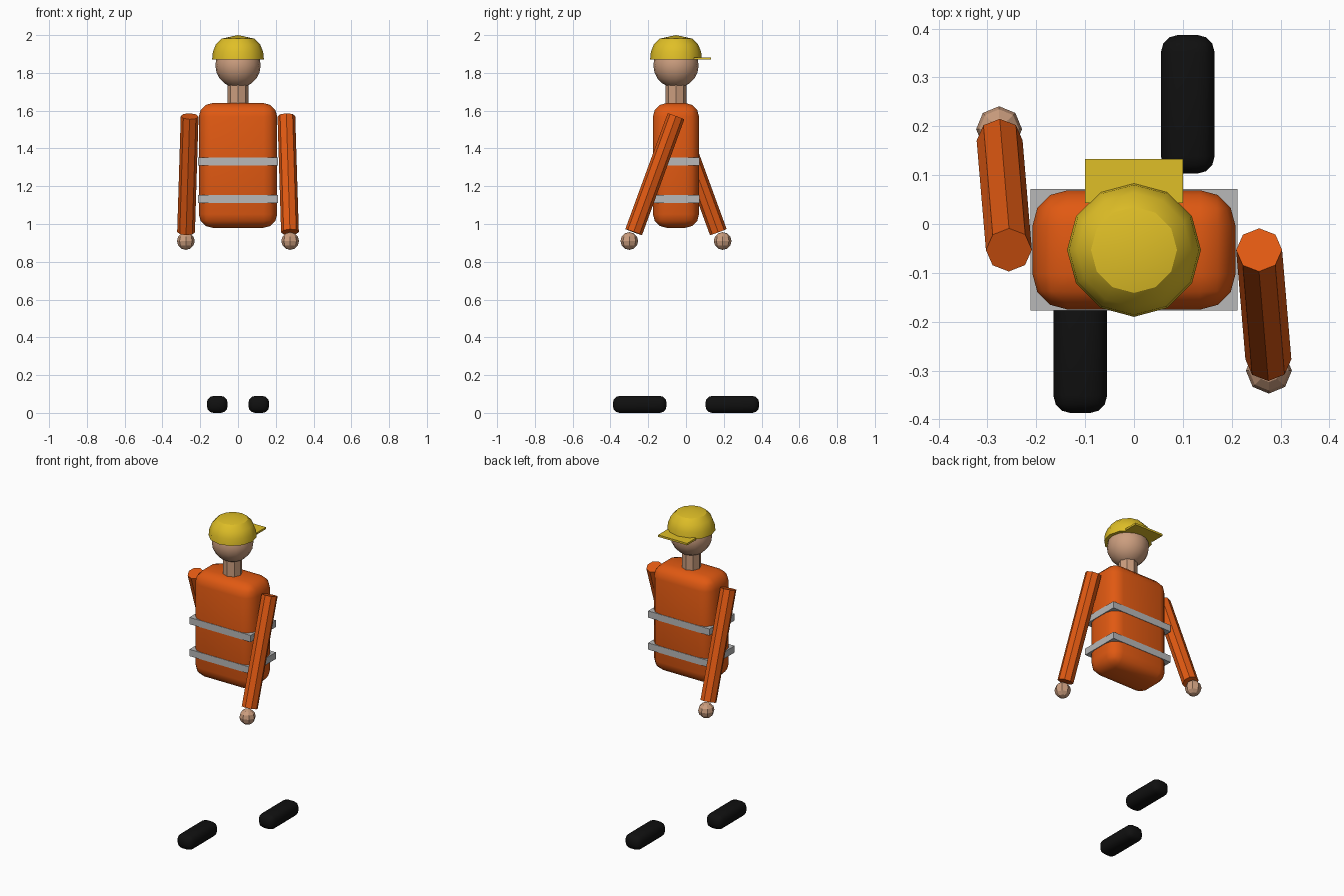
import bpy, bmesh, math
from mathutils import Vector, Matrix

if "Cube" in bpy.data.objects:
    bpy.data.objects.remove(bpy.data.objects["Cube"])

BODY_Y = -0.053  # depth of the body's vertical axis


def material(name, rgb):
    m = bpy.data.materials.new(name)
    m.use_nodes = True
    m.diffuse_color = (*rgb, 1)
    m.node_tree.nodes["Principled BSDF"].inputs["Base Color"].default_value = (*rgb, 1)
    return m


orange = material("orange_cloth", (0.75, 0.1, 0.006))
yellow = material("yellow_helmet", (0.74, 0.52, 0.02))
skin = material("skin", (0.6, 0.34, 0.21))
silver = material("silver_stripe", (0.48, 0.48, 0.48))
black = material("black_boot", (0.005, 0.005, 0.005))


def make(name, bm, mat, angle=None):
    """Turn a bmesh into an object, smooth below the given angle."""
    bmesh.ops.recalc_face_normals(bm, faces=bm.faces)
    mesh = bpy.data.meshes.new(name)
    bm.to_mesh(mesh)
    bm.free()
    mesh.materials.append(mat)
    ob = bpy.data.objects.new(name, mesh)
    bpy.context.collection.objects.link(ob)
    if angle:
        bpy.ops.object.select_all(action="DESELECT")
        ob.select_set(True)
        bpy.context.view_layer.objects.active = ob
        bpy.ops.object.shade_smooth_by_angle(angle=math.radians(angle))
    return ob


def box(name, centre, size, mat, bevel=0):
    bm = bmesh.new()
    bmesh.ops.create_cube(bm, size=1)
    bmesh.ops.scale(bm, vec=size, verts=bm.verts)
    bmesh.ops.translate(bm, vec=centre, verts=bm.verts)
    if bevel:
        bmesh.ops.bevel(bm, geom=bm.edges[:], offset=bevel, segments=3,
                        profile=0.5, affect="EDGES")
    return make(name, bm, mat, 35 if bevel else None)


def rod(name, start, end, radius, mat):
    """Eight-sided cylinder between two points."""
    start, end = Vector(start), Vector(end)
    axis = start - end
    turn = Vector((0, 0, 1)).rotation_difference(axis).to_matrix().to_4x4()
    bm = bmesh.new()
    bmesh.ops.create_cone(bm, cap_ends=True, segments=8, radius1=radius,
                          radius2=radius, depth=axis.length,
                          matrix=Matrix.Translation((start + end) / 2) @ turn)
    return make(name, bm, mat)


def ball(name, centre, radius, segments, rings, mat, angle=None):
    bm = bmesh.new()
    bmesh.ops.create_uvsphere(bm, u_segments=segments, v_segments=rings,
                              radius=radius, matrix=Matrix.Translation(centre))
    return make(name, bm, mat, angle)


def lathe(name, profile, sides, mat, angle):
    """Spin a radius/height profile about the body axis."""
    bm = bmesh.new()
    verts = [bm.verts.new((0, r, z)) for r, z in profile]
    edges = [bm.edges.new(pair) for pair in zip(verts, verts[1:])]
    bmesh.ops.spin(bm, geom=verts + edges, cent=(0, 0, 0), axis=(0, 0, 1),
                   angle=math.tau, steps=sides)
    bmesh.ops.remove_doubles(bm, verts=bm.verts, dist=0.0005)
    bmesh.ops.translate(bm, vec=(0, BODY_Y, 0), verts=bm.verts)
    return make(name, bm, mat, angle)


# Torso and reflective stripes
box("torso", (0, BODY_Y, 1.31), (0.415, 0.244, 0.66), orange, 0.072)
for label, z in (("upper", 1.332), ("lower", 1.132)):
    box(label + "_stripe", (0, BODY_Y, z), (0.424, 0.249, 0.042), silver)

# Neck and head
rod("neck", (0, BODY_Y, 1.76), (0, BODY_Y, 1.61), 0.055, skin)
ball("head", (0, BODY_Y, 1.84), 0.12, 16, 10, skin, 40)

# Helmet with its brim
lathe("helmet", [(0, 1.872), (0.137, 1.872), (0.133, 1.912), (0.117, 1.951),
                 (0.088, 1.981), (0, 2.0)], 12, yellow, 30.5)
box("helmet_brim", (0, 0.088, 1.876), (0.2, 0.09, 0.012), yellow)

# Arms, hands and boots, the two sides striding opposite ways
for side, s in (("left", 1), ("right", -1)):
    def swing(x, y, z):
        return (s * x, BODY_Y + s * y, z)
    rod(side + "_arm", swing(0.256, 0, 1.57), swing(0.275, -0.224, 0.957), 0.047, orange)
    ball(side + "_hand", swing(0.276, -0.247, 0.91), 0.047, 8, 6, skin)
    box(side + "_boot", (s * 0.11, s * 0.245, 0.045), (0.11, 0.284, 0.09), black, 0.036)
